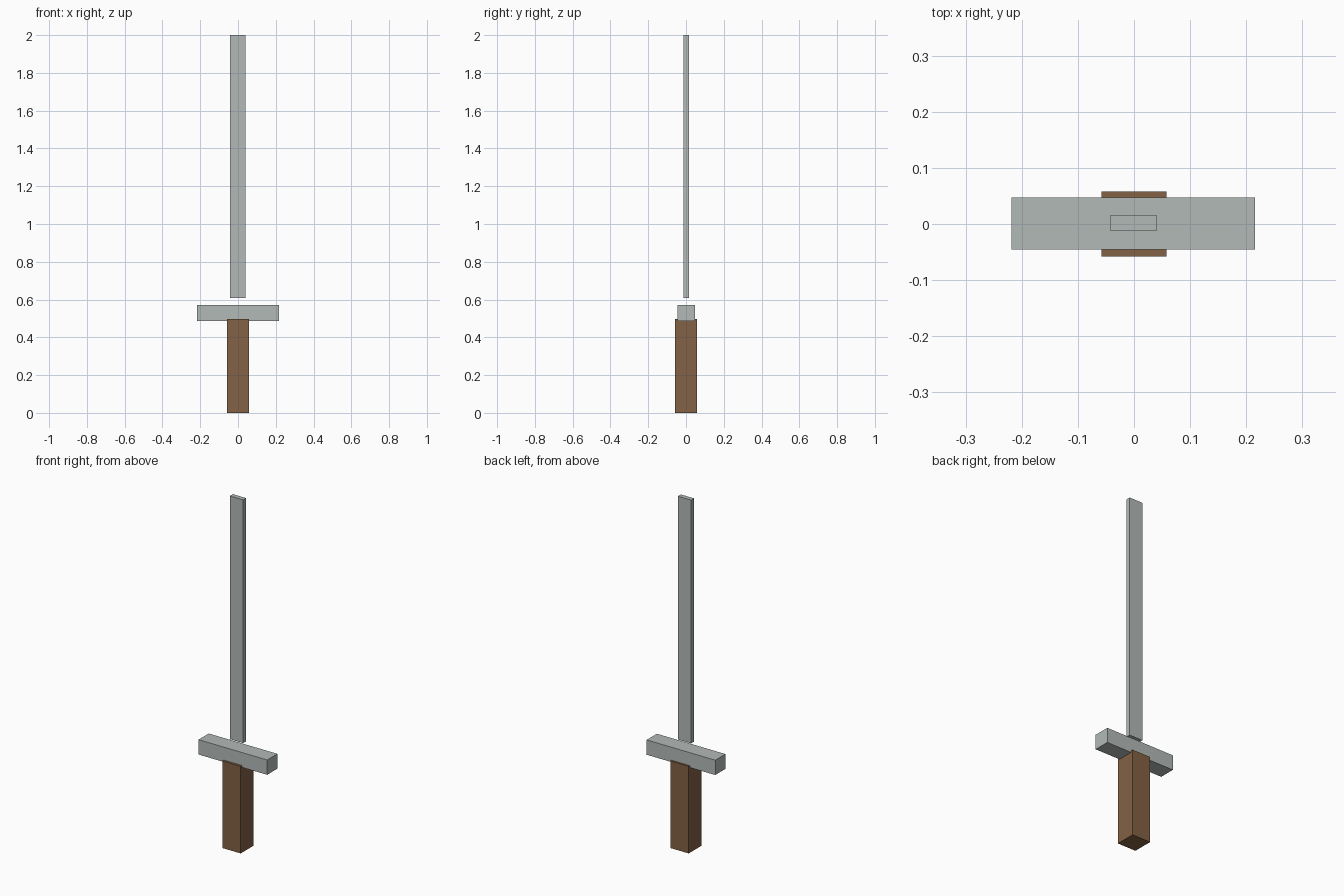
import bpy
from mathutils import Vector

default = bpy.data.objects.get("Cube")
if default:
    bpy.data.objects.remove(default, do_unlink=True)


def make_material(name, rgb):
    mat = bpy.data.materials.new(name)
    mat.use_nodes = True
    color = (*rgb, 1.0)
    mat.diffuse_color = color
    mat.node_tree.nodes["Principled BSDF"].inputs["Base Color"].default_value = color
    return mat


def make_box(name, low, high, mat):
    """Box spanning two opposite corners."""
    low, high = Vector(low), Vector(high)
    bpy.ops.mesh.primitive_cube_add(size=1, location=(low + high) / 2)
    box = bpy.context.object
    box.name = name
    box.scale = high - low
    bpy.ops.object.transform_apply(location=False, rotation=False, scale=True)
    box.data.materials.append(mat)
    return box


steel = make_material("grey steel", (0.45, 0.49, 0.475))
wood = make_material("brown wood", (0.225, 0.122, 0.06))

# Square grip, standing on the ground
make_box("handle", (-0.058, -0.058, 0), (0.058, 0.058, 0.498), wood)

# Crossguard, overlapping the top of the grip
make_box("crossguard", (-0.218, -0.045, 0.487), (0.216, 0.047, 0.572), steel)

# Thin blade, with a small gap above the crossguard
make_box("blade", (-0.043, -0.012, 0.609), (0.041, 0.015, 2.0), steel)
